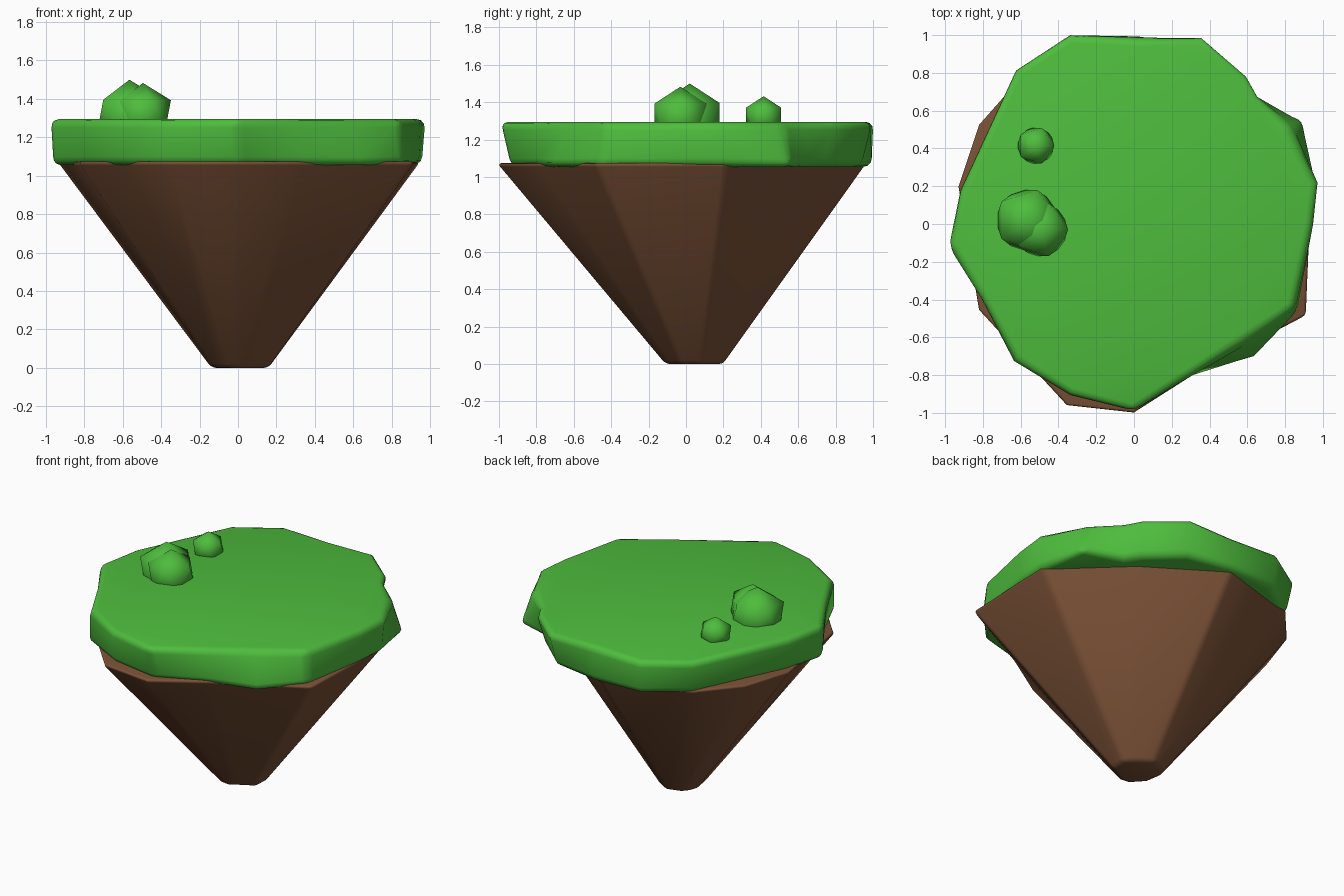
import bpy
import bmesh
import math

old_cube = bpy.data.objects.get("Cube")
if old_cube:
    bpy.data.objects.remove(old_cube, do_unlink=True)


def make_material(name, colour):
    material = bpy.data.materials.new(name)
    material.use_nodes = True
    material.diffuse_color = colour
    material.node_tree.nodes["Principled BSDF"].inputs["Base Color"].default_value = colour
    return material


def add_object(name, bm, material, bevel=0.0):
    """Turn a bmesh into a smooth shaded object with softened edges."""
    bmesh.ops.recalc_face_normals(bm, faces=bm.faces)
    for face in bm.faces:
        face.smooth = True
    mesh = bpy.data.meshes.new(name)
    bm.to_mesh(mesh)
    bm.free()
    mesh.materials.append(material)
    obj = bpy.data.objects.new(name, mesh)
    bpy.context.collection.objects.link(obj)
    if bevel:
        modifier = obj.modifiers.new("soft_edges", "BEVEL")
        modifier.width = bevel
        modifier.segments = 3
        modifier.limit_method = "ANGLE"
        modifier.angle_limit = math.radians(40)
    return obj


def add_loft(name, lower, upper, material, bevel):
    """Solid between two outlines that have the same number of points."""
    bm = bmesh.new()
    low = [bm.verts.new(point) for point in lower]
    high = [bm.verts.new(point) for point in upper]
    count = len(low)
    for i in range(count):
        j = (i + 1) % count
        bm.faces.new((low[i], low[j], high[j], high[i]))
    bm.faces.new(high)
    bm.faces.new(list(reversed(low)))
    return add_object(name, bm, material, bevel)


grass_green = make_material("grass_green", (0.077, 0.51, 0.047, 1))
earth_brown = make_material("earth_brown", (0.195, 0.082, 0.037, 1))

# Tapered earth base: rim outline shrinks to a small foot
rim = [(-0.36, -0.97), (0, -1.01), (0.33, -0.8), (0.92, -0.49), (0.95, 0.22),
       (0.51, 0.64), (0, 0.97), (-0.6, 0.79), (-0.83, 0.53), (-0.94, 0.2), (-0.83, -0.46)]
foot_scale = 0.157
add_loft("earth_base",
         [(x * foot_scale + 0.01, y * foot_scale + 0.05, 0) for x, y in rim],
         [(x, y, 1.075) for x, y in rim],
         earth_brown, 0.025)

# Grass slab: top outline with a flare factor for its lower edge
outline = [(0, -1, 0.94), (0.31, -0.8, 1), (0.57, -0.63, 1.13), (0.85, -0.45, 1.02),
           (0.95, 0, 0.99), (0.975, 0.22, 0.98), (0.82, 0.51, 1.1), (0.66, 0.68, 0.94),
           (0.6, 0.79, 0.93), (0.36, 0.995, 0.94), (0.02, 0.985, 1.01), (-0.34, 1.005, 0.97),
           (-0.63, 0.82, 0.95), (-0.925, 0.18, 0.96), (-0.98, -0.12, 0.99),
           (-0.81, -0.4, 0.97), (-0.635, -0.725, 1), (-0.34, -0.91, 0.97)]
add_loft("grass_slab",
         [(x * flare, y * flare, 1.055) for x, y, flare in outline],
         [(x, y, 1.295) for x, y, flare in outline],
         grass_green, 0.045)

# Rounded low-poly bushes, sunk into the grass
bushes = {
    "large_bush": ((-0.565, 0.02, 1.312), 0.188),
    "medium_bush": ((-0.495, -0.03, 1.32), 0.163),
    "small_bush": ((-0.52, 0.415, 1.322), 0.11),
}
for name, (centre, radius) in bushes.items():
    bm = bmesh.new()
    bmesh.ops.create_icosphere(bm, subdivisions=1, radius=radius)
    bmesh.ops.translate(bm, vec=centre, verts=bm.verts)
    add_object(name, bm, grass_green)
